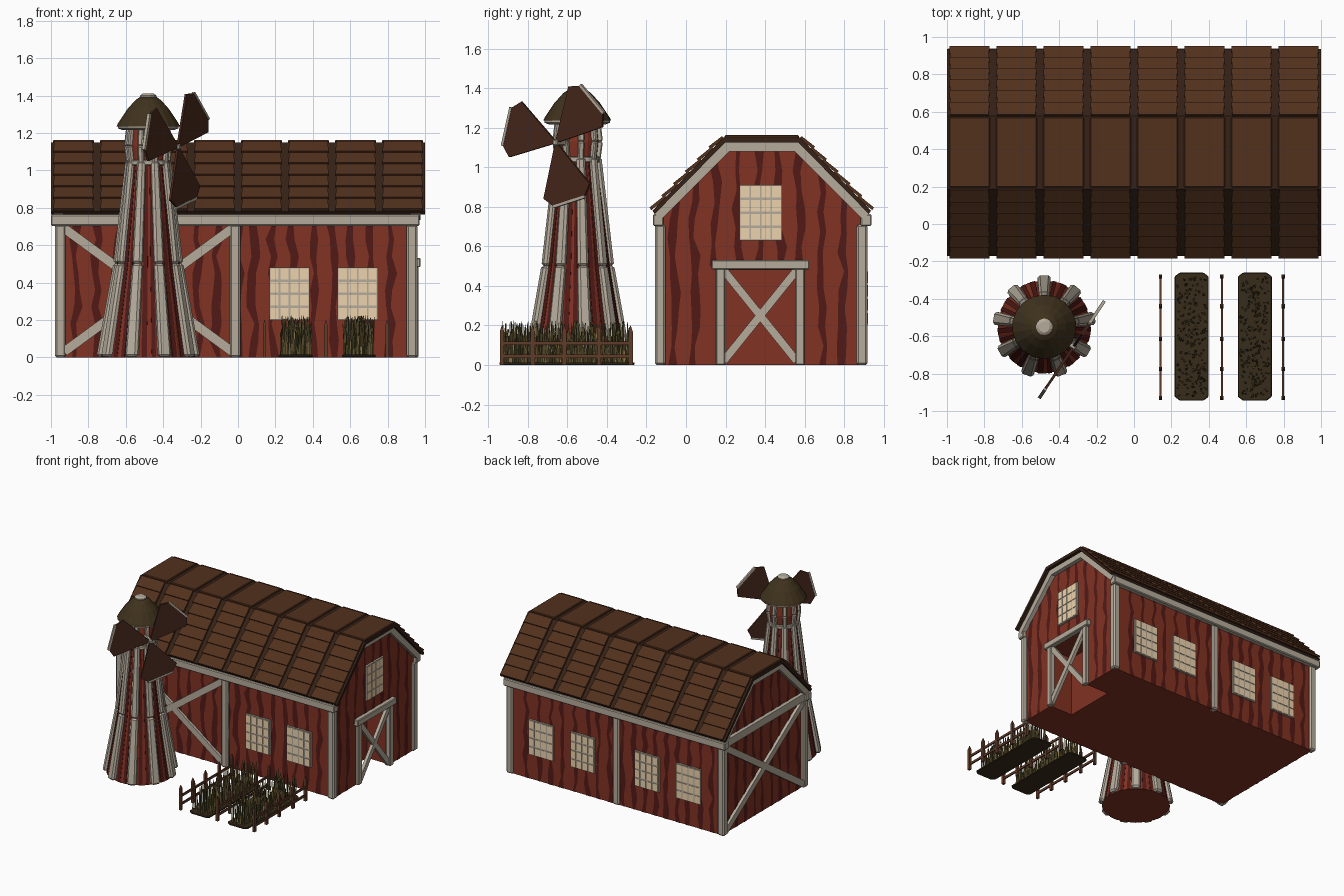
import bpy, bmesh, math, random
from mathutils import Vector as V

if "Cube" in bpy.data.objects:
    bpy.data.objects.remove(bpy.data.objects["Cube"])
random.seed(4)

def mat(name, c):
    m = bpy.data.materials.new(name)
    m.diffuse_color = (*c, 1)
    m.use_nodes = True
    m.node_tree.nodes["Principled BSDF"].inputs["Base Color"].default_value = m.diffuse_color
    return m

RED = mat("barn_red", (.22, .032, .016))
DARK = mat("dark_red", (.085, .01, .008))
TRIM = mat("trim", (.46, .41, .33))
ROOF = mat("roof_base", (.035, .015, .008))
PLANK = mat("roof_plank", (.085, .03, .012))
PANE = mat("pane", (.85, .65, .42))
CAP = mat("cap", (.05, .032, .012))
SAIL = mat("sail", (.06, .02, .011))
WOOD = mat("fence_wood", (.12, .045, .022))
SOIL = mat("soil", (.04, .025, .01))
WHEAT = mat("wheat", (.27, .19, .07))
STALK = mat("stalk", (.1, .085, .025))

def finish(name, bm, m, bevel=0):
    me = bpy.data.meshes.new(name)
    bmesh.ops.recalc_face_normals(bm, faces=bm.faces)
    bm.to_mesh(me)
    bm.free()
    me.materials.append(m)
    o = bpy.data.objects.new(name, me)
    bpy.context.collection.objects.link(o)
    if bevel:
        b = o.modifiers.new("bevel", 'BEVEL')
        b.width, b.segments = bevel, 1
    return o

def bar(bm, p, q, w, d, n, taper=1.0):
    """Box from p to q, w wide, d deep along normal n; far end scaled by taper."""
    p, q = V(p), V(q)
    z = (q - p).normalized()
    y = V(n) - z * V(n).dot(z)
    y.normalize()
    x = y.cross(z)
    rings = []
    for c, s in ((p, 1), (q, taper)):
        ring = [c + x * (w * s * a / 2) + y * (d * s * b / 2)
                for a, b in ((-1, -1), (1, -1), (1, 1), (-1, 1))]
        rings.append([bm.verts.new((v.x, v.y, max(v.z, 0))) for v in ring])
    a, b = rings
    bm.faces.new(a[::-1])
    bm.faces.new(b)
    for i in range(4):
        j = (i + 1) % 4
        bm.faces.new((a[i], a[j], b[j], b[i]))

def beams(name, items, m, bevel=0):
    bm = bmesh.new()
    for it in items:
        bar(bm, *it)
    return finish(name, bm, m, bevel)

def prism(name, pts, offset, m, bevel=0):
    """Closed polygon of 3D points extruded by offset."""
    bm = bmesh.new()
    f = bm.faces.new([bm.verts.new(p) for p in pts])
    r = bmesh.ops.extrude_face_region(bm, geom=[f])
    bmesh.ops.translate(bm, vec=offset, verts=[e for e in r['geom'] if isinstance(e, bmesh.types.BMVert)])
    return finish(name, bm, m, bevel)

def lathe(name, prof, sides, m, cx, cy):
    bm = bmesh.new()
    rings = [[bm.verts.new((cx + r * math.cos(t), cy + r * math.sin(t), z))
              for t in [2 * math.pi * (i + .5) / sides for i in range(sides)]] for r, z in prof]
    for a, b in zip(rings, rings[1:]):
        for i in range(sides):
            j = (i + 1) % sides
            bm.faces.new((a[i], a[j], b[j], b[i]))
    bm.faces.new(rings[0][::-1])
    bm.faces.new(rings[-1])
    return finish(name, bm, m)

def stripes(name, place, lo, hi, z0, top, step=.105):
    """Wavy dark wood-grain bands on a wall."""
    bm = bmesh.new()
    s = lo + step * .6
    while s < hi - .03:
        zb, zt = z0(s), top(s)
        n = max(3, int((zt - zb) / .09))
        prev = None
        for i in range(n + 1):
            z = zb + (zt - zb) * i / n
            c, w = s + random.uniform(-.016, .016), random.uniform(.008, .026)
            cur = [bm.verts.new(place(c - w, z)), bm.verts.new(place(c + w, z))]
            if prev:
                bm.faces.new((prev[0], prev[1], cur[1], cur[0]))
            prev = cur
        s += step * random.uniform(.85, 1.15)
    finish(name, bm, DARK)

# barn body with a recessed doorway
gable = [(-.13, 0), (-.13, .77), (.2, 1.11), (.57, 1.11), (.9, .77), (.9, 0)]
body = prism("barn_body", [(-.95, y, z) for y, z in gable], (1.89, 0, 0), RED)
cutter = beams("door_cutter", [((.74, .375, .22), (1.1, .375, .22), .41, .52, (0, 0, 1))], RED)
cutter.hide_render = True
cut = body.modifiers.new("doorway", 'BOOLEAN')
cut.object, cut.operation = cutter, 'DIFFERENCE'
bpy.context.view_layer.objects.active = body
bpy.ops.object.modifier_apply(modifier="doorway")
bpy.data.objects.remove(cutter)

def gable_top(y):
    return min(1.08, .75 + 1.03 * (.515 - abs(y - .385)))

stripes("front_grain", lambda s, z: (s, -.133, z), -.93, .92, lambda s: 0, lambda s: .72)
stripes("back_grain", lambda s, z: (s, .903, z), -.93, .92, lambda s: 0, lambda s: .72)
stripes("left_grain", lambda s, z: (-.953, s, z), -.12, .89, lambda s: 0, gable_top)
stripes("right_grain", lambda s, z: (.943, s, z), -.12, .89,
        lambda s: .5 if .14 < s < .61 else 0, gable_top)
stripes("door_grain", lambda s, z: (.737, s, z), .17, .58, lambda s: 0, lambda s: .47, .08)

# posts, eave beams and braces
for x in (-.95, -.015, .93):
    for y in (-.13, .89):
        beams("wall_post", [((x, y, 0), (x, y, .71), .058, .055, (0, 1, 0))], TRIM, .01)
for y in (-.14, .91):
    beams("eave_beam", [((-1, y, .733), (.97, y, .733), .06, .055, (0, 1, 0))], TRIM, .006)
beams("left_tie_beam", [((-.955, -.13, .733), (-.955, .9, .733), .06, .05, (1, 0, 0))], TRIM)
N = (0, 1, 0)
beams("front_cross_brace", [((-.93, -.138, .03), (-.03, -.138, .69), .05, .03, N),
                            ((-.93, -.136, .69), (-.03, -.136, .03), .05, .03, N)], TRIM)
X = (1, 0, 0)
beams("left_cross_brace", [((-.96, -.11, .03), (-.96, .87, .69), .05, .03, X),
                           ((-.958, -.11, .69), (-.958, .87, .03), .05, .03, X)], TRIM)
beams("door_frame", [((.945, .175, 0), (.945, .175, .49), .045, .04, X),
                     ((.945, .577, 0), (.945, .577, .49), .045, .04, X),
                     ((.95, .13, .507), (.95, .623, .507), .05, .05, X)], TRIM, .005)
beams("door_cross", [((.945, .19, .02), (.945, .56, .48), .04, .025, X),
                     ((.943, .19, .48), (.943, .56, .02), .04, .025, X)], TRIM)

# windows: frame plus 4 x 4 panes
def window(c, n):
    c, n = V(c), V(n)
    u, up = n.cross(V((0, 0, 1))), V((0, 0, 1))
    beams("window_frame", [(c - up * .14, c + up * .14, .215, .02, n)], TRIM)
    panes = []
    for i in range(4):
        for j in range(4):
            p = c + n * .008 + u * (.053 * (i - 1.5)) + up * (.07 * (j - 1.5))
            panes.append((p - up * .029, p + up * .029, .044, .012, n))
    beams("window_panes", panes, PANE)

for x in (.275, .64):
    window((x, -.135, .34), (0, -1, 0))
for x in (-.66, -.29, .28, .65):
    window((x, .905, .34), (0, 1, 0))
window((.945, .378, .77), (1, 0, 0))

# roof shell and gable trim
def band(name, outer, inner, x0, x1, m):
    pts = outer + inner[::-1]
    prism(name, [(x0, y, z) for y, z in pts], (x1 - x0, 0, 0), m)

def arch(half, eave, flat, top):
    return [(.383 - half, eave), (.383 - flat, top), (.383 + flat, top), (.383 + half, eave)]

band("roof_shell", arch(.553, .78, .195, 1.15), arch(.54, .765, .185, 1.125), -1, 1, ROOF)
for x in (-.985, .925):
    band("gable_trim", arch(.545, .768, .187, 1.13), arch(.51, .735, .165, 1.08), x, x + .05, TRIM)

# roof planks: eight bays, six lapped rows on each slope and a flat top
for k in range(8):
    x = -.88 + k * .2514
    beams("ridge_panel", [((x, .195, 1.153), (x, .571, 1.153), .22, .018, (0, 0, 1))], PLANK, .005)
    rows = []
    for s in (-1, 1):
        out = V((0, s * .72, .69))
        a, b = V((x, .383 + s * .553, .78)), V((x, .383 + s * .195, 1.15))
        for r in range(6):
            p, q = a.lerp(b, r / 6), a.lerp(b, min(1, (r + 1.15) / 6))
            rows.append((p + out * .014, q + out * .002, .215, .016, out, .95))
    beams("roof_planks", rows, PLANK)

# windmill tower
cx, cy = -.48, -.55
C = V((cx, cy, 0))
lathe("tower_core", [(.25, 0), (.165, .5), (.1, 1.04), (.11, 1.13), (.1, 1.23)], 18, RED, cx, cy)
lathe("tower_ring", [(.112, 1.025), (.116, 1.03), (.116, 1.05), (.112, 1.055)], 18, TRIM, cx, cy)
ribs, upper, grain = [], [], []
for i in range(9):
    t = math.radians(90 + 40 * i)
    o = V((math.cos(t), math.sin(t), 0))
    P = lambda r, z, o=o: C + o * r + V((0, 0, z))
    ribs += [(P(.25, 0), P(.165, .5), .07, .055, o, .8), (P(.165, .5), P(.105, 1.05), .056, .044, o, .8)]
    upper += [(P(.103, 1.04), P(.115, 1.13), .03, .03, o), (P(.115, 1.13), P(.103, 1.23), .03, .03, o)]
    for a, w in ((-13, .022), (15, .03)):
        g = V((math.cos(t + math.radians(a)), math.sin(t + math.radians(a)), 0))
        grain += [(C + g * .247, C + g * .164 + V((0, 0, .5)), w, .006, g, .8),
                  (C + g * .164 + V((0, 0, .5)), C + g * .099 + V((0, 0, 1.04)), w * .8, .006, g, .6)]
beams("tower_ribs", ribs, TRIM, .012)
beams("tower_upper_ribs", upper, TRIM, .006)
beams("tower_grain", grain, DARK)
lathe("cap_rim", [(.14, 1.215), (.165, 1.225), (.165, 1.24)], 18, TRIM, cx, cy)
lathe("cap_roof", [(.172, 1.235), (.165, 1.25), (.115, 1.325), (.07, 1.375), (.04, 1.395)], 18, CAP, cx, cy)
lathe("cap_knob", [(.045, 1.385), (.045, 1.4), (.03, 1.41)], 12, TRIM, cx, cy)

# three sails on a slanted axle
n = V((.83, -.557, 0))
u, up = V((.557, .83, 0)), V((0, 0, 1))
hub = C + n * .19 + up * 1.125
beams("axle", [(C + n * .08 + up * 1.125, hub + n * .015, .03, .03, up)], TRIM, .006)
for ang in (165, 45, -75):
    t = math.radians(ang)
    r = u * math.cos(t) + up * math.sin(t)
    s = u * -math.sin(t) + up * math.cos(t)
    shape = [(.015, -.012), (.255, -.145), (.305, -.1), (.305, .1), (.255, .145), (.015, .012)]
    prism("sail", [hub + r * a + s * b - n * .007 for a, b in shape], n * .014, SAIL)
    beams("sail_edge", [(hub + r * .31 - s * .1, hub + r * .31 + s * .1, .014, .018, n)], TRIM)

# crop beds
for x in (.308, .646):
    outline = [(x + a * .091, -.602 + b * .342, 0) for a, b in
               ((-1, -.94), (-.7, -1), (.7, -1), (1, -.94), (1, .94), (.7, 1), (-.7, 1), (-1, .94))]
    prism("crop_bed", outline, (0, 0, .014), SOIL, .004)
    for name, m in (("wheat_stalks", WHEAT), ("dark_stalks", STALK)):
        stalks = []
        for k in range(110):
            px, py = x + random.uniform(-.078, .078), random.uniform(-.92, -.285)
            tip = (px + random.uniform(-.012, .012), py + random.uniform(-.012, .012), random.uniform(.13, .225))
            stalks.append(((px, py, .01), tip, .009, .009, (1, .3, 0), .25))
        beams(name, stalks, m)

# fences: pointed posts with two rails
for x in (.142, .47, .797):
    parts = [((x, -.935, z), (x, -.275, z), .018, .01, (1, 0, 0)) for z in (.045, .11)]
    for y in (-.28, -.44, -.615, -.775, -.93):
        parts += [((x, y, 0), (x, y, .17), .022, .018, (1, 0, 0)),
                  ((x, y, .17), (x, y, .2), .022, .018, (1, 0, 0), .1)]
    beams("fence", parts, WOOD)
